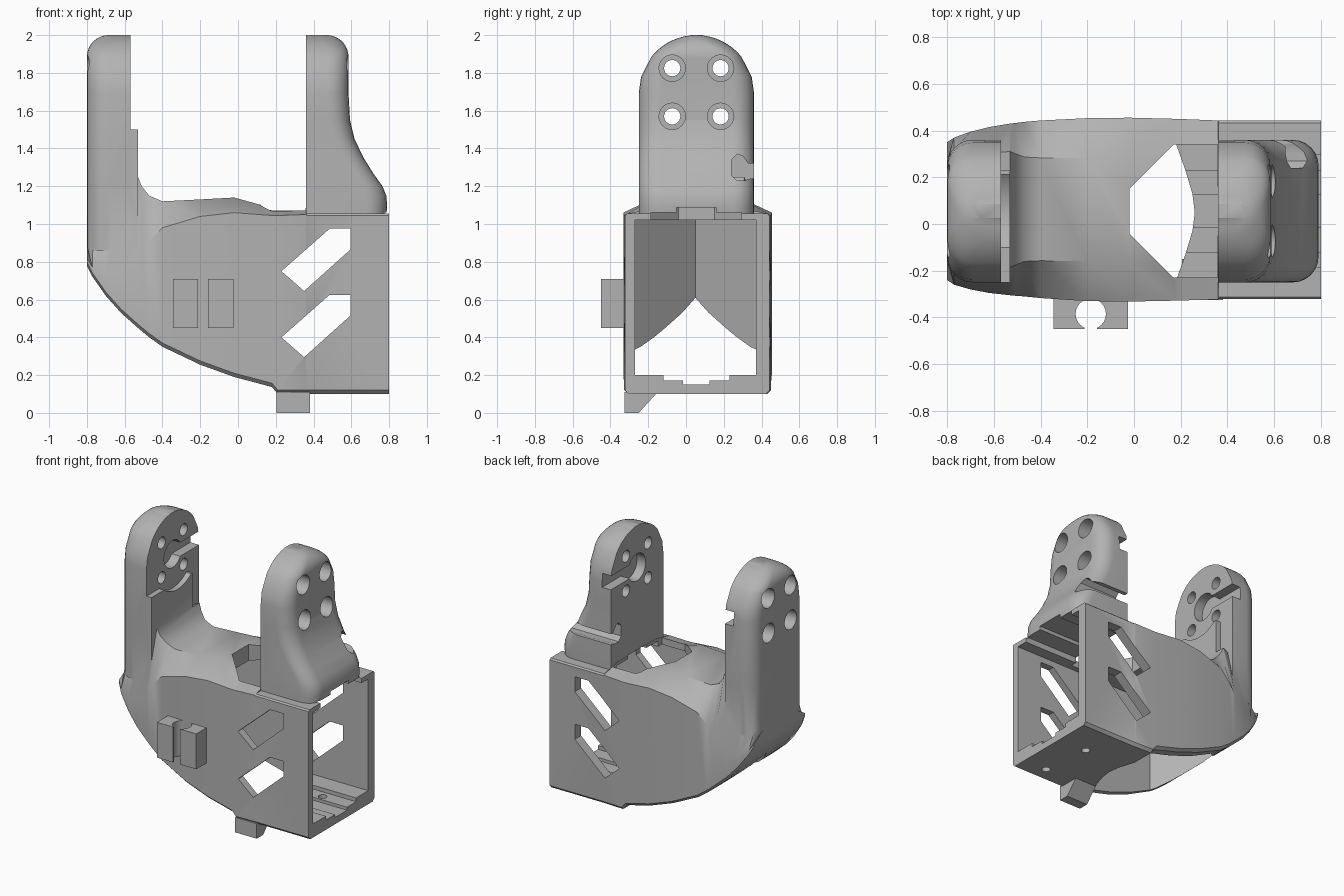
import bpy, bmesh, math

cube = bpy.data.objects.get("Cube")
if cube:
    bpy.data.objects.remove(cube, do_unlink=True)

grey = bpy.data.materials.new("plain_grey")
grey.use_nodes = True
grey.diffuse_color = (0.45, 0.45, 0.45, 1)
grey.node_tree.nodes["Principled BSDF"].inputs["Base Color"].default_value = (0.45, 0.45, 0.45, 1)

MID = 0.055      # centre line of the uprights
ARCH = 0.305     # radius of their rounded tops


def loft(name, rings):
    """Closed solid through rings with equal point counts."""
    bm = bmesh.new()
    rows = [[bm.verts.new(p) for p in ring] for ring in rings]
    n = len(rows[0])
    for a, b in zip(rows, rows[1:]):
        for i in range(n):
            j = (i + 1) % n
            bm.faces.new((a[i], a[j], b[j], b[i]))
    bm.faces.new(rows[0])
    bm.faces.new(rows[-1])
    bmesh.ops.recalc_face_normals(bm, faces=bm.faces)
    mesh = bpy.data.meshes.new(name)
    bm.to_mesh(mesh)
    bm.free()
    mesh.materials.append(grey)
    obj = bpy.data.objects.new(name, mesh)
    bpy.context.collection.objects.link(obj)
    return obj


def prism(name, axis, outline, lo, hi):
    """Extrude a 2D outline along an axis."""
    def place(p, d):
        u, v = p
        return {"x": (d, u, v), "y": (u, d, v), "z": (u, v, d)}[axis]
    return loft(name, [[place(p, d) for p in outline] for d in (lo, hi)])


def box(name, x, y, z):
    return prism(name, "z", [(x[0], y[0]), (x[1], y[0]), (x[1], y[1]), (x[0], y[1])], *z)


def disc(u, v, r, n=32):
    return [(u + r * math.cos(math.tau * i / n), v + r * math.sin(math.tau * i / n)) for i in range(n)]


def boolean(target, tool, operation="DIFFERENCE"):
    mod = target.modifiers.new("cut", "BOOLEAN")
    mod.operation = operation
    mod.solver = "EXACT"
    mod.object = tool
    bpy.context.view_layer.objects.active = target
    bpy.ops.object.modifier_apply(modifier=mod.name)
    bpy.data.objects.remove(tool, do_unlink=True)


def section(x, zb, zt, y0, y1, inset, drop):
    """Cross-section of the housing: flat base, straight sides, sloped shoulders."""
    c = 0.02
    return [(x, y0 + c, zb), (x, y1 - c, zb), (x, y1, zb + c), (x, y1, zt - drop),
            (x, y1 - inset, zt), (x, y0 + inset, zt), (x, y0, zt - drop), (x, y0, zb + c)]


def upright(name, side, inner, profile):
    """Arched upright with rounded outer edges, stacked in height."""
    rings = []
    for z, outer in profile:
        w = ARCH if z < 2 - ARCH else math.sqrt(max(ARCH ** 2 - (z - 2 + ARCH) ** 2, 0.0009))
        r = min(0.11, w * 0.95)
        half = [(outer - r + r * math.sin(a), w - r + r * math.cos(a))
                for a in (math.pi / 2 * i / 6 for i in range(7))]
        ring = [(inner, w)] + half + [(x, -y) for x, y in reversed(half)] + [(inner, -w)]
        rings.append([(side * x, MID + y, z) for x, y in ring])
    return loft(name, rings)


def cap(outer, r=0.115):
    """Straight run to the top, then a rounded shoulder."""
    rows = [(1.695, outer), (1.78, outer), (2 - r, outer)]
    for i in range(1, 10):
        a = math.pi / 2 * i / 9
        rows.append((2 - r + r * math.sin(a), outer - r + r * math.cos(a)))
    return rows


# Housing: swept belly at one end, square box at the other
body = loft("bracket_housing", [section(*s) for s in (
    (-0.80, 0.78, 0.88, -0.24, 0.35, 0.10, 0.06),
    (-0.77, 0.72, 0.97, -0.26, 0.37, 0.10, 0.20),
    (-0.70, 0.62, 1.10, -0.28, 0.395, 0.10, 0.38),
    (-0.62, 0.53, 1.20, -0.295, 0.415, 0.11, 0.46),
    (-0.53, 0.45, 1.25, -0.305, 0.43, 0.12, 0.42),
    (-0.51, 0.433, 1.20, -0.307, 0.432, 0.13, 0.34),
    (-0.47, 0.40, 1.15, -0.31, 0.437, 0.15, 0.24),
    (-0.40, 0.35, 1.12, -0.317, 0.443, 0.16, 0.14),
    (-0.20, 0.255, 1.13, -0.33, 0.453, 0.17, 0.09),
    (-0.02, 0.19, 1.14, -0.332, 0.455, 0.17, 0.08),
    (0.18, 0.137, 1.085, -0.328, 0.45, 0.16, 0.04),
    (0.21, 0.10, 1.085, -0.327, 0.449, 0.16, 0.04),
    (0.36, 0.10, 1.085, -0.323, 0.443, 0.16, 0.035),
    (0.362, 0.10, 1.055, -0.322, 0.442, 0.01, 0.01),
    (0.80, 0.10, 1.055, -0.322, 0.442, 0.01, 0.01))])

# Uprights and the thicker foot of the left-hand one
boolean(body, upright("tall_upright", -1, 0.57, [(0.86, 0.80), (1.2, 0.80)] + cap(0.80)), "UNION")
flare = [(1.04, 0.785), (1.10, 0.79), (1.15, 0.785), (1.20, 0.765), (1.27, 0.715),
         (1.35, 0.665), (1.45, 0.617), (1.55, 0.593)]
boolean(body, upright("flared_upright", 1, 0.36, flare + cap(0.585)), "UNION")
pad = box("upright_pad", (-0.60, -0.53), (-0.25, 0.23), (0.9, 1.5))
boolean(pad, prism("pad_arc", "x", disc(MID, 1.695, 0.25, 48), -0.57, -0.4))
boolean(body, pad, "UNION")

# Wedge-ended cavity with stepped roof and floor channels
plan = [(0.9, -0.27), (0.9, 0.37), (-0.37, 0.37), (-0.69, 0.05), (-0.37, -0.27)]
boolean(body, prism("cavity", "z", plan, 0.2, 1.02))
for half, z in ((0.105, 1.088), (0.24, 1.062)):
    boolean(body, box("roof_channel", (0.30, 0.9), (MID - half, MID + half), (0.9, z)))
for half, z in ((0.07, 0.15), (0.175, 0.172)):
    boolean(body, box("floor_channel", (0.1, 0.9), (MID - half, MID + half), (z, 0.3)))

# Open belly and deck opening
arc = [(0.17, -0.27), (0.22, -0.13), (0.25, -0.03), (0.26, 0.05),
       (0.25, 0.13), (0.22, 0.23), (0.17, 0.37)]
boolean(body, prism("belly_opening", "z", arc + plan[2:], -0.1, 0.5))
deck = [(-0.02, -0.04), (0.17, -0.23), (0.358, -0.23), (0.358, 0.34), (0.17, 0.34), (-0.02, 0.15)]
boolean(body, prism("deck_opening", "z", deck, 0.95, 1.3))

# Slanted side windows
window = [(0.23, 0.75), (0.35, 0.645), (0.595, 0.865), (0.595, 0.975), (0.485, 0.975)]
for dz in (0, -0.35):
    boolean(body, prism("side_window", "y", [(x, z + dz) for x, z in window], -0.6, 0.7))

# Counterbored screw holes through both uprights
for y in (-0.073, 0.183):
    for z in (1.57, 1.825):
        boolean(body, prism("screw_hole", "x", disc(y, z, 0.043, 24), -1, 1))
        for lo, hi in ((-1, -0.67), (0.46, 1)):
            boolean(body, prism("counterbore", "x", disc(y, z, 0.07, 24), lo, hi))

# Round recess and side slot on both inner faces
for lo, hi in ((-0.64, -0.4), (0.2, 0.43)):
    boolean(body, prism("round_recess", "x", disc(MID, 1.695, 0.1), lo, hi))
    boolean(body, box("recess_slot", (lo, hi), (MID, 0.5), (1.645, 1.745)))

# Keyhole cable notch in the flared upright, screw holes in the floor
notch = [(0.5, 1.24), (0.34, 1.24), (0.31, 1.23), (0.27, 1.23), (0.24, 1.26),
         (0.24, 1.34), (0.27, 1.37), (0.30, 1.36), (0.33, 1.32), (0.5, 1.32)]
boolean(body, prism("cable_notch", "x", notch, 0.2, 1))
for x, y in ((0.61, -0.2), (0.57, 0.17)):
    boolean(body, prism("floor_hole", "z", disc(x, y, 0.03, 16), 0, 0.3))

# Cable clip: two jaws around a round channel
clip = box("cable_clip", (-0.345, -0.025), (-0.45, -0.30), (0.45, 0.71))
boolean(clip, prism("clip_channel", "z", disc(-0.185, -0.385, 0.065, 24), 0.3, 0.8))
boolean(clip, box("clip_mouth", (-0.212, -0.158), (-0.5, -0.335), (0.3, 0.8)))

# Small stop under the box
stop = prism("bottom_stop", "x", [(-0.325, 0), (-0.25, 0), (-0.15, 0.11), (-0.325, 0.11)], 0.205, 0.38)

for obj in (body, clip, stop):
    bpy.ops.object.select_all(action="DESELECT")
    obj.select_set(True)
    bpy.context.view_layer.objects.active = obj
    bpy.ops.object.shade_smooth_by_angle(angle=math.radians(30))
